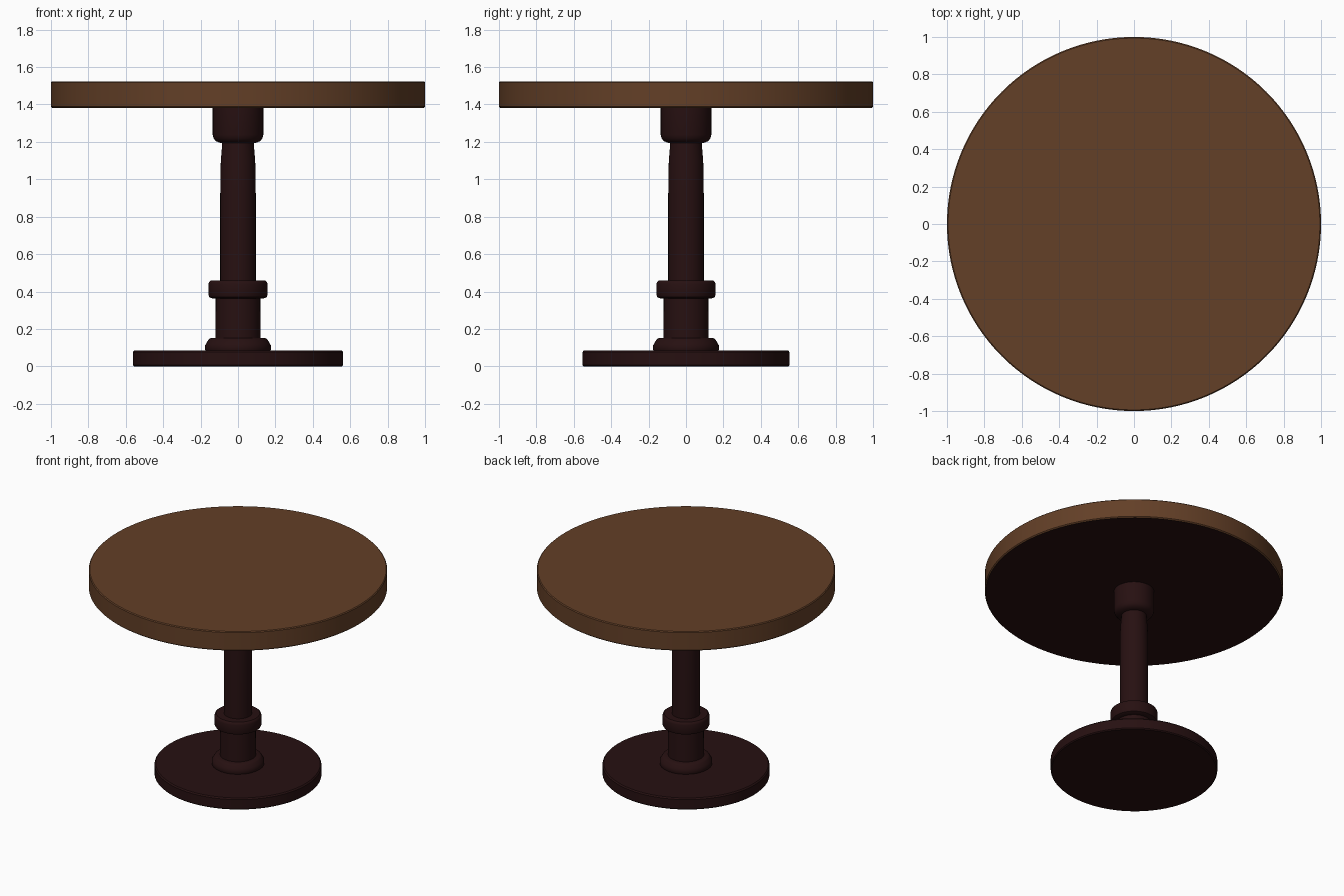
import bpy, bmesh, math

if "Cube" in bpy.data.objects:
    bpy.data.objects.remove(bpy.data.objects["Cube"])

def material(name, rgb):
    m = bpy.data.materials.new(name)
    m.diffuse_color = (*rgb, 1.0)
    m.use_nodes = True
    m.node_tree.nodes["Principled BSDF"].inputs["Base Color"].default_value = m.diffuse_color
    return m

brown = material("warm_brown_wood", (0.125, 0.050, 0.020))
dark = material("dark_mahogany", (0.020, 0.0052, 0.0056))

def lathe(name, profile, mats, sides=96, sy=1.0):
    """Revolve (radius, z) points, bottom to top, and close both ends."""
    bm = bmesh.new()
    rings = []
    for r, z in profile:
        rings.append([bm.verts.new((r * math.cos(2 * math.pi * i / sides),
                                    sy * r * math.sin(2 * math.pi * i / sides), z))
                      for i in range(sides)])
    for a, b in zip(rings, rings[1:]):
        for i in range(sides):
            j = (i + 1) % sides
            bm.faces.new((a[i], a[j], b[j], b[i]))
    bm.faces.new(rings[0][::-1])
    bm.faces.new(rings[-1])
    me = bpy.data.meshes.new(name)
    bm.to_mesh(me)
    bm.free()
    for m in mats:
        me.materials.append(m)
    ob = bpy.data.objects.new(name, me)
    bpy.context.collection.objects.link(ob)
    bpy.ops.object.select_all(action='DESELECT')
    ob.select_set(True)
    bpy.context.view_layer.objects.active = ob
    bpy.ops.object.shade_smooth_by_angle(angle=math.radians(35))
    return ob

# Round top: brown board with a dark underside
top = lathe("table_top", [(0.993, 1.382), (1.0, 1.389), (1.0, 1.518), (0.994, 1.524)],
            [brown, dark], 128)
for p in top.data.polygons:
    if p.normal.z < -0.9:
        p.material_index = 1

# Flat round foot
lathe("base_plate", [(0.555, 0.0), (0.562, 0.007), (0.562, 0.076), (0.554, 0.085)],
      [dark], 96, 0.985)

# Turned pedestal: foot ring, lower drum, collar, shaft and capital
lathe("pedestal", [
    (0.172, 0.08), (0.176, 0.09), (0.176, 0.112), (0.170, 0.122), (0.158, 0.143), (0.148, 0.150),
    (0.120, 0.152), (0.119, 0.362),
    (0.140, 0.364), (0.153, 0.370), (0.158, 0.382), (0.158, 0.440), (0.154, 0.452), (0.146, 0.458),
    (0.095, 0.459), (0.095, 0.92), (0.092, 1.10), (0.086, 1.17), (0.085, 1.193),
    (0.100, 1.196), (0.118, 1.204), (0.130, 1.218), (0.135, 1.238), (0.135, 1.385)],
    [dark], 64)
